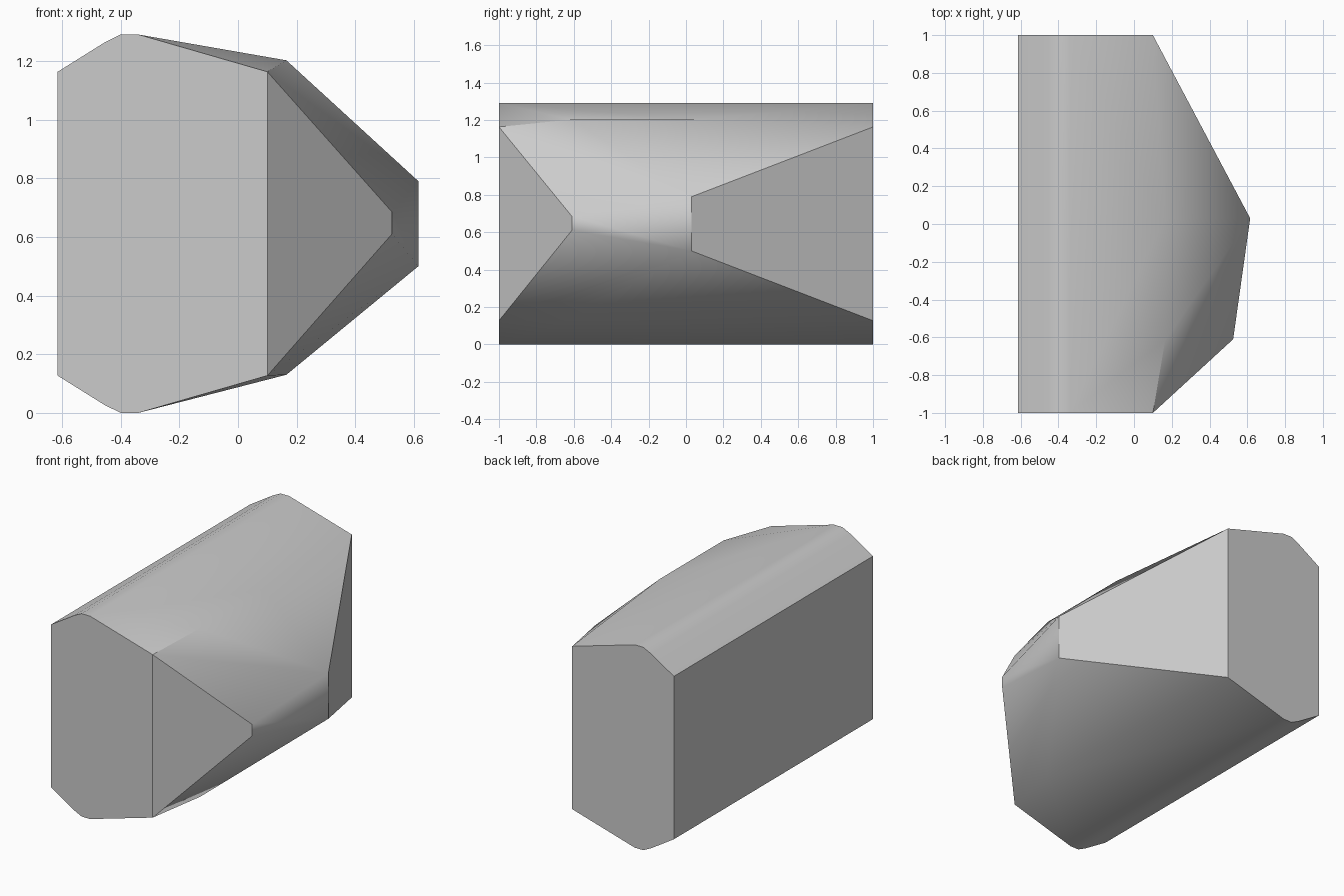
import bpy
import bmesh
import math

cube = bpy.data.objects.get("Cube")
if cube:
    bpy.data.objects.remove(cube, do_unlink=True)

# Single grey material
grey = bpy.data.materials.new("light_grey")
grey.use_nodes = True
grey.diffuse_color = (0.6, 0.6, 0.6, 1)
grey.node_tree.nodes["Principled BSDF"].inputs["Base Color"].default_value = (0.6, 0.6, 0.6, 1)

HEIGHT = 1.29
# Upper half of the end profile (x, z), mirrored to the lower half
upper = [(-0.615, 1.163), (-0.455, 1.263), (-0.40, HEIGHT), (-0.34, HEIGHT), (0.10, 1.163)]
profile = upper + [(x, HEIGHT - z) for x, z in upper]
points = [(x, y, z) for y in (-1, 1) for x, z in profile]

# Shoulder ridges, above and below
points += [(0.165, -0.615, 1.202), (0.165, 0.03, 1.202), (0.165, -0.615, 0.13)]

# Narrow plate on the projecting side
points += [(0.525, -0.61, 0.685), (0.525, -0.61, 0.61),
           (0.615, 0.03, 0.79), (0.615, 0.03, 0.50)]

# Faceted body wrapped around the outline points
bm = bmesh.new()
for p in points:
    bm.verts.new(p)
bmesh.ops.convex_hull(bm, input=bm.verts[:])
bmesh.ops.dissolve_limit(bm, angle_limit=math.radians(0.5), verts=bm.verts[:], edges=bm.edges[:])
bmesh.ops.recalc_face_normals(bm, faces=bm.faces[:])
mesh = bpy.data.meshes.new("faceted_body")
bm.to_mesh(mesh)
bm.free()
mesh.materials.append(grey)
body = bpy.data.objects.new("faceted_body", mesh)
bpy.context.collection.objects.link(body)

# Soft shading across shallow facets, crisp main edges
bpy.ops.object.select_all(action="DESELECT")
body.select_set(True)
bpy.context.view_layer.objects.active = body
bpy.ops.object.shade_smooth_by_angle(angle=math.radians(35))
